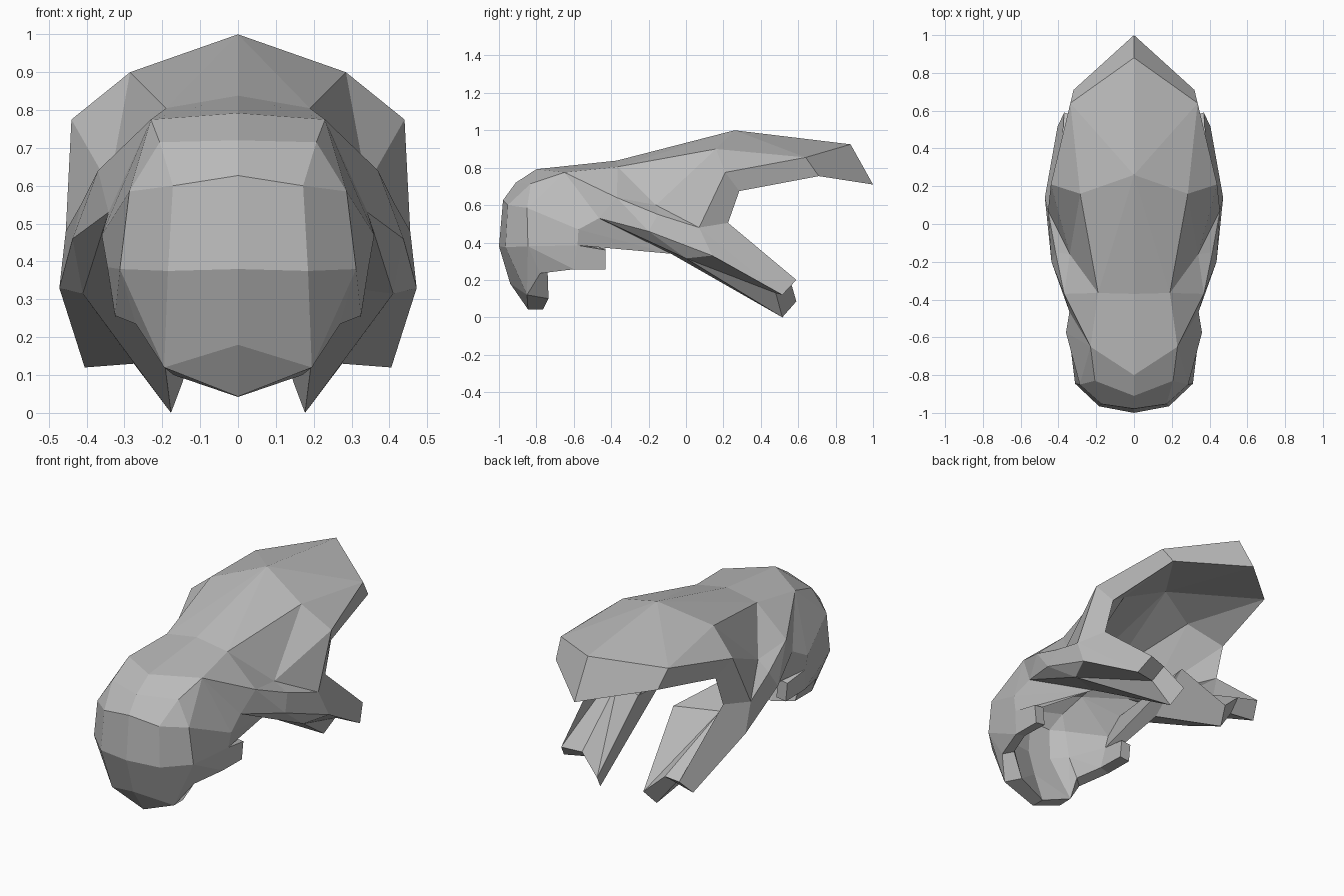
import bpy, bmesh
from mathutils import Vector

cube = bpy.data.objects.get("Cube")
if cube:
    bpy.data.objects.remove(cube, do_unlink=True)

grey = bpy.data.materials.new("plain grey")
grey.use_nodes = True
colour = (0.5, 0.5, 0.5, 1)
grey.diffuse_color = colour
grey.node_tree.nodes["Principled BSDF"].inputs["Base Color"].default_value = colour

# Key points of the left half, by region
back = {
    "crest": (0, .26, 1), "shoulder": (.285, .16, .9), "flank": (.44, .21, .775),
    "hip": (.455, .07, .48), "tail": (0, .88, .925), "tail_side": (.337, .64, .855),
    "nape": (0, -.37, .838), "nape_side": (.19, -.365, .805), "fold_up": (.34, -.16, .6),
    "fold_low": (.37, -.37, .64), "fold_end": (.415, -.15, .55),
}
head = {
    "top": (0, -.8, .792), "top_side": (.23, -.65, .775),
    "brow": (0, -.91, .72), "brow_side": (.207, -.83, .715),
    "nose": (0, -.978, .627), "nose_mid": (.172, -.953, .6), "nose_side": (.287, -.85, .585),
    "front": (0, -1, .38), "front_mid": (.185, -.965, .375), "front_side": (.312, -.845, .38),
    "lip": (0, -.94, .18), "chin": (0, -.845, .043), "chin_side": (.195, -.85, .12),
    "jaw": (.27, -.78, .235), "flap_front": (.325, -.6, .257), "flap_low": (.325, -.43, .255),
    "flap_top": (.335, -.43, .36), "ear": (.36, -.575, .47), "ear_low": (.345, -.58, .385),
}
leg = {
    "pit": (.342, -.465, .53), "arm": (.437, -.2, .46), "elbow": (.472, .14, .33),
    "foot_out": (.405, .515, .12), "foot_mid": (.275, .48, .13), "foot_in": (.177, .515, 0),
    "under": (.41, 0, .315), "under_in": (.22, -.08, .34),
}
# Inner side of the rim where the wall is cut at an angle
rim_inner = {
    "tail": (0, 1, .71), "tail_side": (.32, .71, .755), "flank": (.385, .285, .675),
    "hip": (.39, .225, .505), "foot_out": (.37, .59, .2), "foot_mid": (.26, .56, .19),
    "foot_in": (.145, .59, .085), "under": (.32, .15, .42), "under_in": (.11, .27, .44),
    "chin": (0, -.765, .042), "chin_side": (.17, -.735, .1), "jaw": (.22, -.74, .25),
}

# Panels of the outer skin, each named by its corner points
panels = [
    # back and tail
    "crest shoulder tail_side", "crest tail_side tail", "shoulder flank tail_side",
    "crest nape nape_side", "crest nape_side shoulder", "shoulder nape_side fold_up",
    "shoulder fold_up flank", "flank fold_up hip", "nape top top_side nape_side",
    # side fold
    "nape_side top_side fold_low", "nape_side fold_low fold_up", "fold_up fold_low fold_end",
    "fold_up fold_end hip", "hip elbow arm fold_end", "fold_low fold_end arm",
    "fold_low arm pit", "top_side fold_low pit", "top_side pit ear",
    # head
    "top_side ear nose_side", "top_side nose_side brow_side", "top brow brow_side top_side",
    "brow nose nose_mid brow_side", "brow_side nose_mid nose_side",
    "nose front front_mid nose_mid", "nose_mid front_mid front_side nose_side",
    "nose_side front_side ear_low ear", "front lip chin_side front_mid",
    "front_mid chin_side front_side", "lip chin chin_side", "front_side chin_side jaw",
    "front_side jaw flap_front", "front_side flap_front ear_low",
    "ear_low flap_front flap_low flap_top",
    # leg
    "hip elbow foot_out", "pit arm under", "pit under under_in", "ear pit under_in",
    "ear under_in ear_low", "arm elbow under", "elbow foot_out foot_mid under",
    "under foot_mid foot_in", "under foot_in under_in",
]

bm = bmesh.new()
outer = {n: bm.verts.new(p) for part in (back, head, leg) for n, p in part.items()}
for panel in panels:
    bm.faces.new([outer[n] for n in panel.split()])
bmesh.ops.recalc_face_normals(bm, faces=bm.faces[:])
bm.normal_update()
if outer["crest"].normal.z < 0:
    bmesh.ops.reverse_faces(bm, faces=bm.faces[:])
    bm.normal_update()

# Inner skin: rim points are placed, the rest are pushed inward
skin = bm.faces[:]
borders = [e for e in bm.edges if e.is_boundary
           and not all(abs(v.co.x) < 1e-4 for v in e.verts)]
inner = {}
for name, v in outer.items():
    if name in rim_inner:
        pos = Vector(rim_inner[name])
    else:
        depth = .06 if name in leg or "flap" in name or "ear" in name else .12
        n = v.normal.copy()
        if abs(v.co.x) < 1e-4:
            n.x = 0
            n.normalize()
        pos = v.co - n * depth
        pos.x = max(pos.x, 0)
    inner[v] = bm.verts.new(pos)
# Rim strip joining both skins
rims = [(e.link_loops[0].vert, e.link_loops[0].link_loop_next.vert) for e in borders]
for f in skin:
    bm.faces.new([inner[v] for v in reversed(f.verts[:])])
for a, b in rims:
    bm.faces.new([b, a, inner[a], inner[b]])

mesh = bpy.data.meshes.new("shell_body")
bm.to_mesh(mesh)
bm.free()
mesh.materials.append(grey)
body = bpy.data.objects.new("shell_body", mesh)
bpy.context.collection.objects.link(body)

# Right half
mirror = body.modifiers.new("mirror", "MIRROR")
mirror.use_axis = (True, False, False)
mirror.use_clip = True
mirror.merge_threshold = .001
